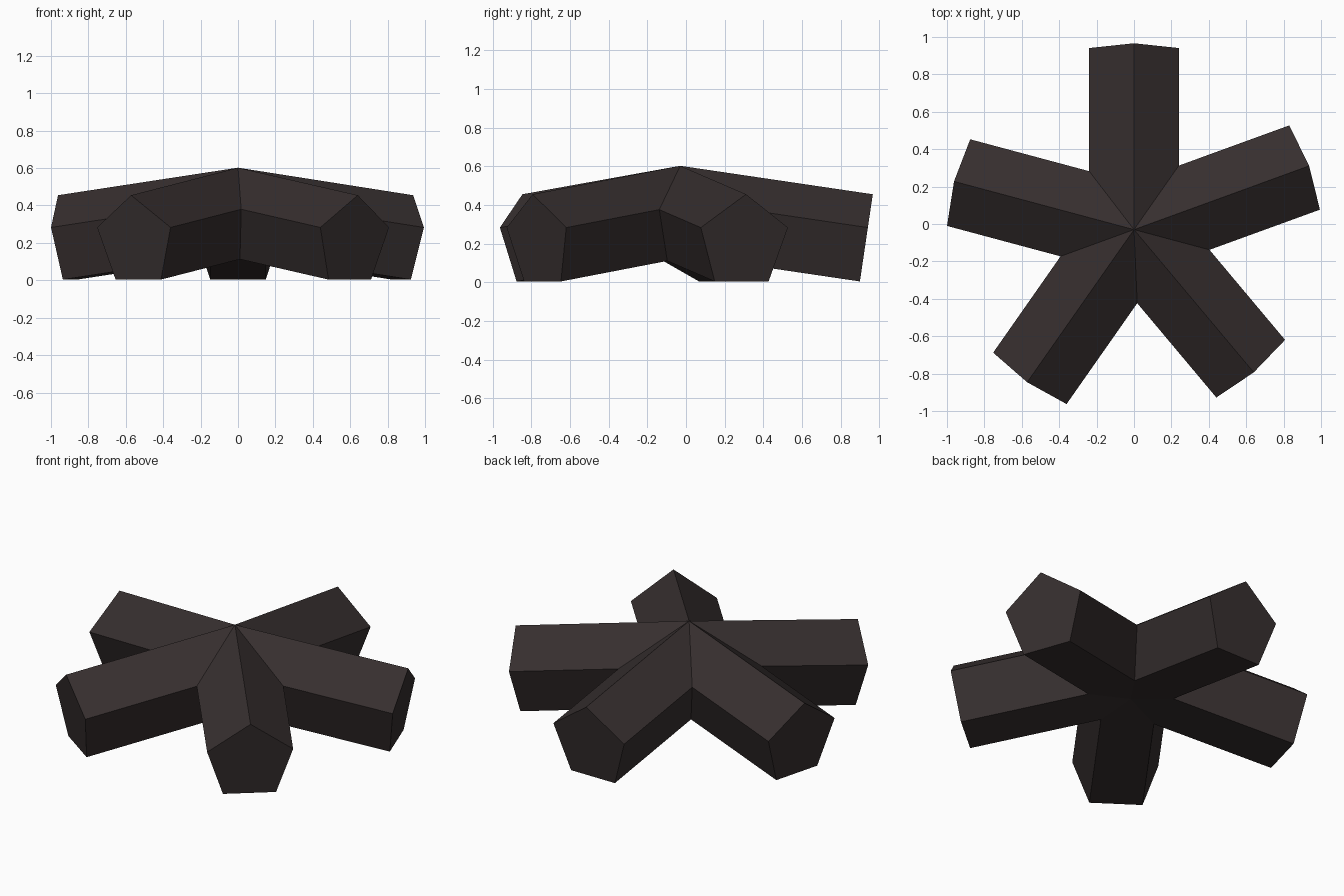
import bpy
import bmesh
from math import sin, cos, pi, radians
from mathutils import Vector

if "Cube" in bpy.data.objects:
    bpy.data.objects.remove(bpy.data.objects["Cube"], do_unlink=True)

APEX = Vector((0, -0.03, 0.602))      # point where all top ridges meet
ANGLES = [20, 90, 165, 235, 310]      # heading of each arm
RADIUS, LENGTH, TILT = 0.252, 1.007, radians(8.4)

# Dark brown material
mat = bpy.data.materials.new("dark brown")
color = (0.037, 0.028, 0.028, 1)
mat.diffuse_color = color
mat.use_nodes = True
mat.node_tree.nodes["Principled BSDF"].inputs["Base Color"].default_value = color


def heading(deg):
    return Vector((cos(radians(deg)), sin(radians(deg)), 0))


def build_arm(index):
    """Sloping five-sided beam, mitred against both neighbouring arms."""
    angle = ANGLES[index]
    out = heading(angle)
    side = heading(angle + 90)
    axis = out * cos(TILT) - Vector((0, 0, sin(TILT)))
    up = axis.cross(side)
    bm = bmesh.new()
    rings = []
    for dist in (-0.4, LENGTH):
        ring = []
        for k in range(5):
            a = 2 * pi * k / 5
            offset = side * sin(a) * RADIUS + up * (cos(a) - 1) * RADIUS
            ring.append(bm.verts.new(APEX + axis * dist + offset))
        rings.append(ring)
    for k in range(5):
        n = (k + 1) % 5
        bm.faces.new((rings[0][k], rings[0][n], rings[1][n], rings[1][k]))
    bm.faces.new(rings[1])
    # Trim along the vertical planes halfway to each neighbour
    before = (angle - ANGLES[index - 1]) % 360
    after = (ANGLES[(index + 1) % 5] - angle) % 360
    for bisector, turn in ((angle - before / 2, -90), (angle + after / 2, 90)):
        bmesh.ops.bisect_plane(bm, geom=bm.verts[:] + bm.edges[:] + bm.faces[:],
                               plane_co=APEX, plane_no=heading(bisector + turn),
                               clear_outer=True)
    mesh = bpy.data.meshes.new("arm")
    bm.to_mesh(mesh)
    bm.free()
    return mesh


# Join the five arms into one closed star base
star = bmesh.new()
for i in range(5):
    arm = build_arm(i)
    star.from_mesh(arm)
    bpy.data.meshes.remove(arm)
bmesh.ops.remove_doubles(star, verts=star.verts[:], dist=0.001)
bmesh.ops.recalc_face_normals(star, faces=star.faces[:])
mesh = bpy.data.meshes.new("star_base")
star.to_mesh(mesh)
star.free()
mesh.materials.append(mat)
base = bpy.data.objects.new("star_base", mesh)
bpy.context.collection.objects.link(base)
